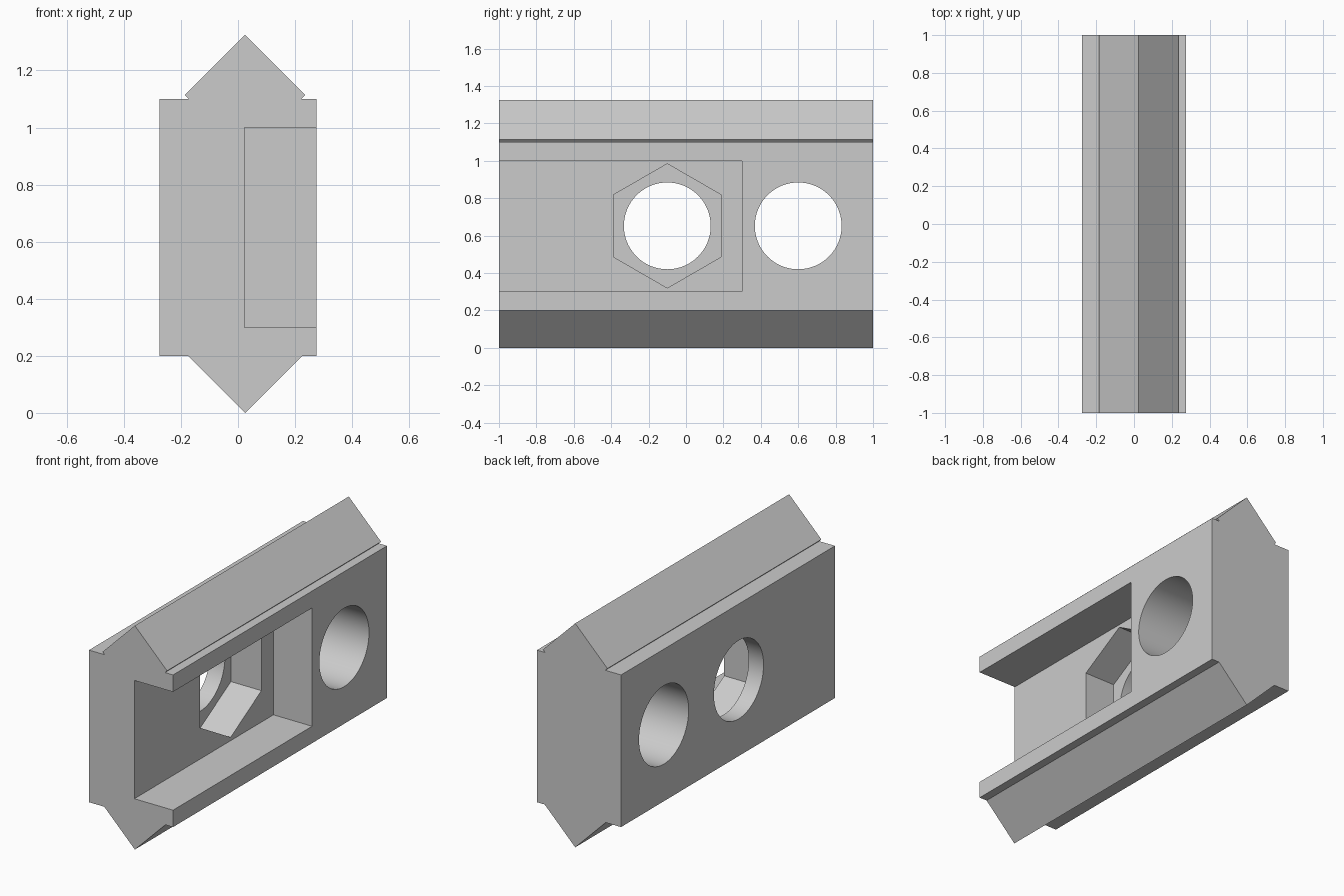
import bpy, bmesh, math
from mathutils import Matrix

default = bpy.data.objects.get("Cube")
if default:
    bpy.data.objects.remove(default, do_unlink=True)

# Single plain grey
grey = bpy.data.materials.new("plain grey")
grey.use_nodes = True
color = (0.6, 0.6, 0.6, 1)
grey.diffuse_color = color
grey.node_tree.nodes["Principled BSDF"].inputs["Base Color"].default_value = color


def add_object(name, bm):
    bmesh.ops.recalc_face_normals(bm, faces=bm.faces)
    mesh = bpy.data.meshes.new(name)
    bm.to_mesh(mesh)
    bm.free()
    mesh.materials.append(grey)
    obj = bpy.data.objects.new(name, mesh)
    bpy.context.collection.objects.link(obj)
    return obj


def extrude_profile(name, points, y0, y1):
    """Extrude an (x, z) outline along y."""
    bm = bmesh.new()
    face = bm.faces.new([bm.verts.new((x, y0, z)) for x, z in points])
    moved = bmesh.ops.extrude_face_region(bm, geom=[face])["geom"]
    verts = [v for v in moved if isinstance(v, bmesh.types.BMVert)]
    bmesh.ops.translate(bm, verts=verts, vec=(0, y1 - y0, 0))
    return add_object(name, bm)


def prism(name, sides, radius, y, z, x0, x1):
    """Prism along x with a corner pointing straight up."""
    bm = bmesh.new()
    place = Matrix.Translation(((x0 + x1) / 2, y, z)) @ Matrix.Rotation(math.pi / 2, 4, "Y")
    turn = Matrix.Rotation(math.pi / 2, 4, "Z") if sides == 6 else Matrix()
    bmesh.ops.create_cone(bm, cap_ends=True, segments=sides, radius1=radius,
                          radius2=radius, depth=x1 - x0, matrix=place @ turn)
    # Make sure a corner is at the top
    top = max(v.co.z for v in bm.verts)
    if sides == 6 and top < z + radius * 0.95:
        bmesh.ops.rotate(bm, verts=bm.verts, cent=(0, y, z),
                         matrix=Matrix.Rotation(math.pi / 6, 3, "X"))
    return add_object(name, bm)


# Body: slab with a ridged top and a keel, both slightly off centre
body = extrude_profile("clamp_body", [
    (0.025, 0), (0.225, 0.2), (0.275, 0.2), (0.275, 1.1), (0.222, 1.1),
    (0.236, 1.114), (0.025, 1.325), (-0.186, 1.114), (-0.172, 1.1),
    (-0.275, 1.1), (-0.275, 0.2), (-0.175, 0.2)], -1, 1)

# Pocket open to the front and side, hexagonal nut recess, two through holes
cutters = [
    extrude_profile("pocket_cutter",
                    [(0.022, 0.3), (0.5, 0.3), (0.5, 1), (0.022, 1)], -1.2, 0.3),
    prism("nut_recess_cutter", 6, 0.332, -0.1, 0.652, -0.178, 0.1),
    prism("nut_hole_cutter", 96, 0.232, -0.1, 0.652, -0.5, 0.5),
    prism("plain_hole_cutter", 96, 0.232, 0.6, 0.652, -0.5, 0.5),
]
bpy.ops.object.select_all(action="DESELECT")
body.select_set(True)
bpy.context.view_layer.objects.active = body
for cutter in cutters:
    cutter.hide_render = True
    mod = body.modifiers.new(cutter.name, "BOOLEAN")
    mod.operation = "DIFFERENCE"
    mod.solver = "EXACT"
    mod.object = cutter
    bpy.ops.object.modifier_apply(modifier=mod.name)
    bpy.data.objects.remove(cutter, do_unlink=True)

# Round holes smooth, every real corner sharp
bpy.ops.object.shade_smooth_by_angle(angle=math.radians(30))
